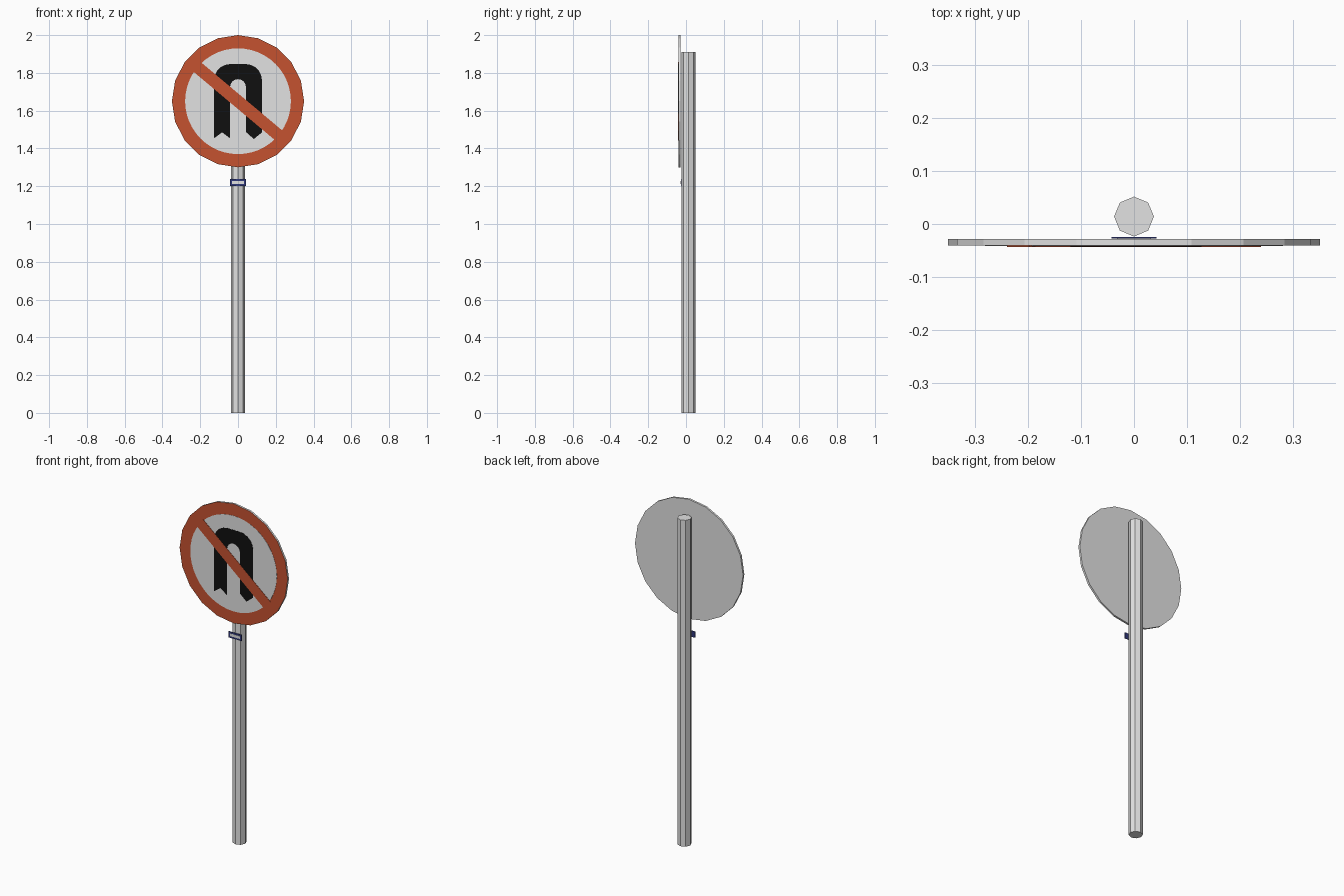
import bpy, bmesh, math

if "Cube" in bpy.data.objects:
    bpy.data.objects.remove(bpy.data.objects["Cube"])

def material(name, rgb):
    m = bpy.data.materials.new(name)
    m.diffuse_color = (*rgb, 1)
    m.use_nodes = True
    m.node_tree.nodes["Principled BSDF"].inputs["Base Color"].default_value = m.diffuse_color
    return m

GREY = material("pale_grey", (0.76, 0.76, 0.76))
RED = material("sign_red", (0.56, 0.085, 0.03))
BLACK = material("black", (0.005, 0.005, 0.005))
NAVY = material("navy", (0.03, 0.04, 0.2))

def arc(cx, cz, r, a0, a1, n):
    """Points on an arc in the XZ plane, angles in degrees."""
    return [(cx + r * math.cos(math.radians(a0 + (a1 - a0) * i / n)),
             cz + r * math.sin(math.radians(a0 + (a1 - a0) * i / n))) for i in range(n + 1)]

def finish(name, bm, *mats):
    bmesh.ops.recalc_face_normals(bm, faces=bm.faces[:])
    mesh = bpy.data.meshes.new(name)
    bm.to_mesh(mesh)
    bm.free()
    for m in mats:
        mesh.materials.append(m)
    obj = bpy.data.objects.new(name, mesh)
    bpy.context.collection.objects.link(obj)
    return obj

def plate(name, pts, y_back, y_front, mat, front_mat=None):
    """Extrude an XZ outline towards the front; the front face may have its own colour."""
    bm = bmesh.new()
    face = bm.faces.new([bm.verts.new((x, y_back, z)) for x, z in pts])
    ext = bmesh.ops.extrude_face_region(bm, geom=[face], use_keep_orig=True)
    verts = [g for g in ext["geom"] if isinstance(g, bmesh.types.BMVert)]
    bmesh.ops.translate(bm, verts=verts, vec=(0, y_front - y_back, 0))
    bmesh.ops.recalc_face_normals(bm, faces=bm.faces[:])
    if front_mat:
        for f in bm.faces:
            f.material_index = 1 if f.normal.y < -0.9 else 0
    return finish(name, bm, mat, *([front_mat] if front_mat else []))

def box(w, z0, z1):
    return [(-w, z0), (w, z0), (w, z1), (-w, z1)]

# Octagonal pole
bm = bmesh.new()
bmesh.ops.create_cone(bm, cap_ends=True, segments=8, radius1=0.0375, radius2=0.0375, depth=1.91)
bmesh.ops.translate(bm, verts=bm.verts[:], vec=(0, 0.014, 0.955))
finish("pole", bm, GREY)

# Twenty-sided sign disc with a red front, and the pale panel inside the ring
CZ = 1.65
plate("sign_disc", arc(0, CZ, 0.35, 0, 360, 20)[:-1], -0.028, -0.040, GREY, RED)
plate("sign_panel", arc(0, CZ, 0.28, 0, 360, 48)[:-1], -0.0395, -0.041, GREY)

# U-turn arrow: notched left leg, rounded bend, pointed right leg
arrow = ([(-0.042, 1.454), (-0.084, 1.485), (-0.127, 1.454)]
         + arc(-0.040, 1.76, 0.087, 180, 90, 5)
         + arc(0.040, 1.76, 0.087, 90, 0, 5)
         + [(0.127, 1.485), (0.084, 1.45), (0.042, 1.487)]
         + arc(0, 1.725, 0.042, 0, 180, 8))
plate("u_turn_arrow", arrow, -0.0405, -0.042, BLACK)

# Diagonal red bar
c, s = math.cos(math.radians(-40)), math.sin(math.radians(-40))
bar = [(x * c - z * s, CZ + x * s + z * c) for x, z in box(0.285, -0.032, 0.032)]
plate("diagonal_bar", bar, -0.0405, -0.043, RED)

# Small plain tag below the sign
plate("tag", box(0.042, 1.202, 1.238), -0.024, -0.027, NAVY)
plate("tag_panel", box(0.032, 1.212, 1.228), -0.0265, -0.028, GREY)
